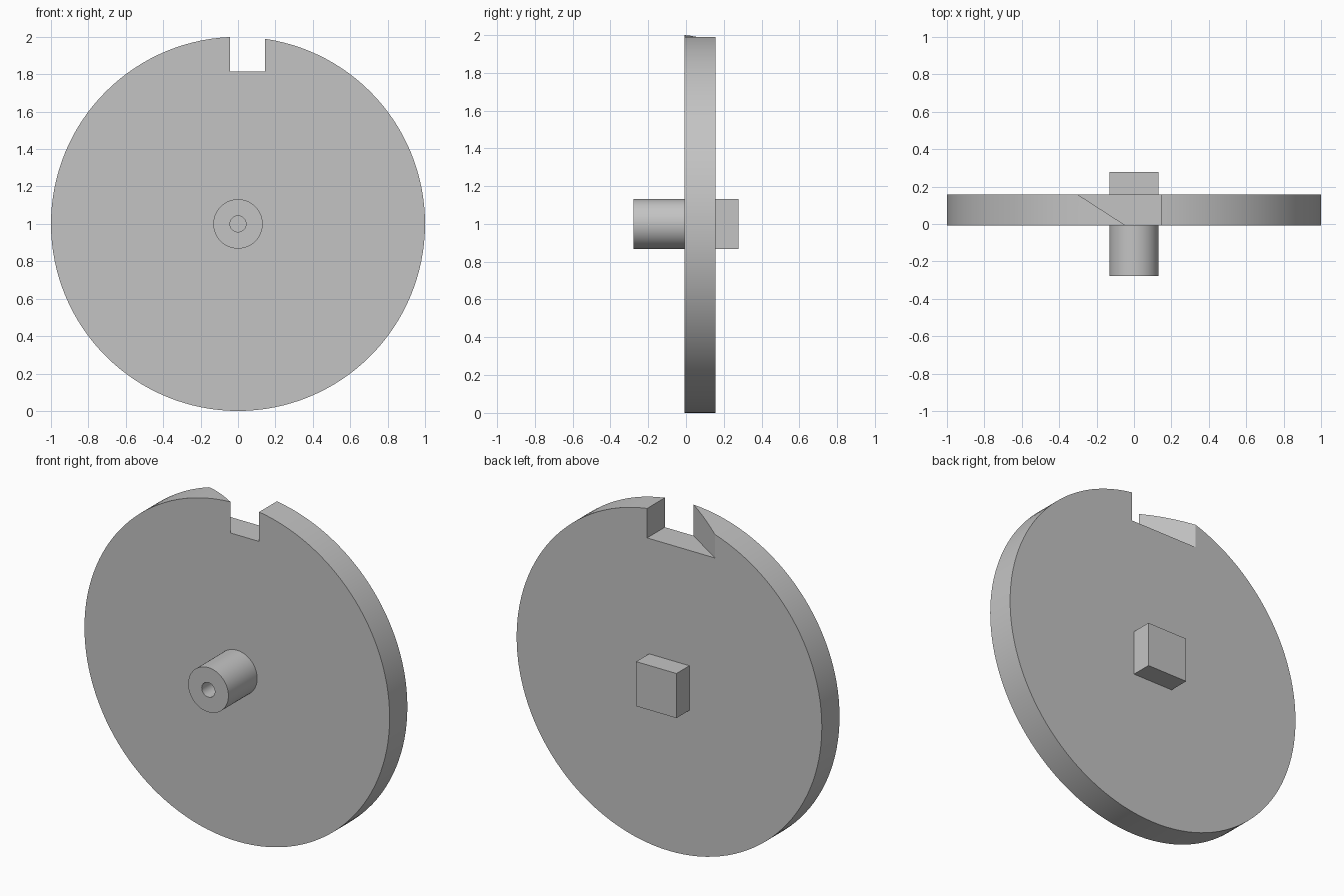
import bpy, bmesh
from math import pi, radians
from mathutils import Matrix, Vector

cube = bpy.data.objects.get("Cube")
if cube:
    bpy.data.objects.remove(cube, do_unlink=True)

# Y positions along the axle, and the axle height
PEG_FRONT, DISC_FRONT, DISC_BACK, BLOCK_BACK = -0.278, -0.009, 0.157, 0.278
AXLE_Z = 1.0
HUB = 0.132

grey = bpy.data.materials.new("plain grey")
grey.use_nodes = True
grey.diffuse_color = (0.55, 0.55, 0.55, 1)
grey.node_tree.nodes["Principled BSDF"].inputs["Base Color"].default_value = grey.diffuse_color


def add_object(name, bm):
    bmesh.ops.recalc_face_normals(bm, faces=bm.faces)
    mesh = bpy.data.meshes.new(name)
    bm.to_mesh(mesh)
    bm.free()
    mesh.materials.append(grey)
    obj = bpy.data.objects.new(name, mesh)
    bpy.context.collection.objects.link(obj)
    return obj


def select_only(obj):
    bpy.ops.object.select_all(action='DESELECT')
    obj.select_set(True)
    bpy.context.view_layer.objects.active = obj


def smooth(obj):
    select_only(obj)
    bpy.ops.object.shade_smooth_by_angle(angle=radians(30))


# Disc
bm = bmesh.new()
turn = (Matrix.Translation((0, (DISC_FRONT + DISC_BACK) / 2, AXLE_Z))
        @ Matrix.Rotation(pi / 2, 4, 'X'))
bmesh.ops.create_cone(bm, cap_ends=True, segments=128, radius1=1, radius2=1,
                      depth=DISC_BACK - DISC_FRONT, matrix=turn)
disc = add_object("disc", bm)

# Rim notch: one straight wall, one wall that flares toward the back
bm = bmesh.new()
RIGHT, LEFT_FRONT, LEFT_BACK, FLOOR = -0.043, 0.145, -0.30, 1.815
margin = 0.1
slope = (LEFT_BACK - RIGHT) / (DISC_BACK - DISC_FRONT)
y0, y1 = DISC_FRONT - margin, DISC_BACK + margin
outline = [(RIGHT - slope * margin, y0), (LEFT_FRONT, y0),
           (LEFT_FRONT, y1), (LEFT_BACK + slope * margin, y1)]
base = bm.faces.new([bm.verts.new((x, y, FLOOR)) for x, y in outline])
top = bmesh.ops.extrude_face_region(bm, geom=[base])
bmesh.ops.translate(bm, vec=(0, 0, 0.4),
                    verts=[v for v in top["geom"] if isinstance(v, bmesh.types.BMVert)])
cutter = add_object("notch_cutter", bm)

cut = disc.modifiers.new("notch", 'BOOLEAN')
cut.operation = 'DIFFERENCE'
cut.solver = 'EXACT'
cut.object = cutter
select_only(disc)
bpy.ops.object.modifier_apply(modifier=cut.name)
bpy.data.objects.remove(cutter, do_unlink=True)
smooth(disc)

# Hollow front peg, turned from its profile around the axle
bm = bmesh.new()
profile = [(HUB, DISC_FRONT), (HUB, PEG_FRONT), (0.043, PEG_FRONT), (0.043, DISC_FRONT)]
verts = [bm.verts.new((r, y, AXLE_Z)) for r, y in profile]
edges = [bm.edges.new(pair) for pair in zip(verts, verts[1:])]
bmesh.ops.spin(bm, geom=verts + edges, cent=(0, 0, AXLE_Z), axis=(0, 1, 0),
               angle=2 * pi, steps=64)
bmesh.ops.remove_doubles(bm, verts=bm.verts, dist=0.0001)
smooth(add_object("front_peg", bm))

# Square back block
bm = bmesh.new()
bmesh.ops.create_cube(bm, size=1)
bmesh.ops.scale(bm, vec=(2 * HUB, BLOCK_BACK - DISC_BACK, 2 * HUB), verts=bm.verts)
bmesh.ops.translate(bm, vec=Vector((0, (DISC_BACK + BLOCK_BACK) / 2, AXLE_Z)), verts=bm.verts)
add_object("back_block", bm)
